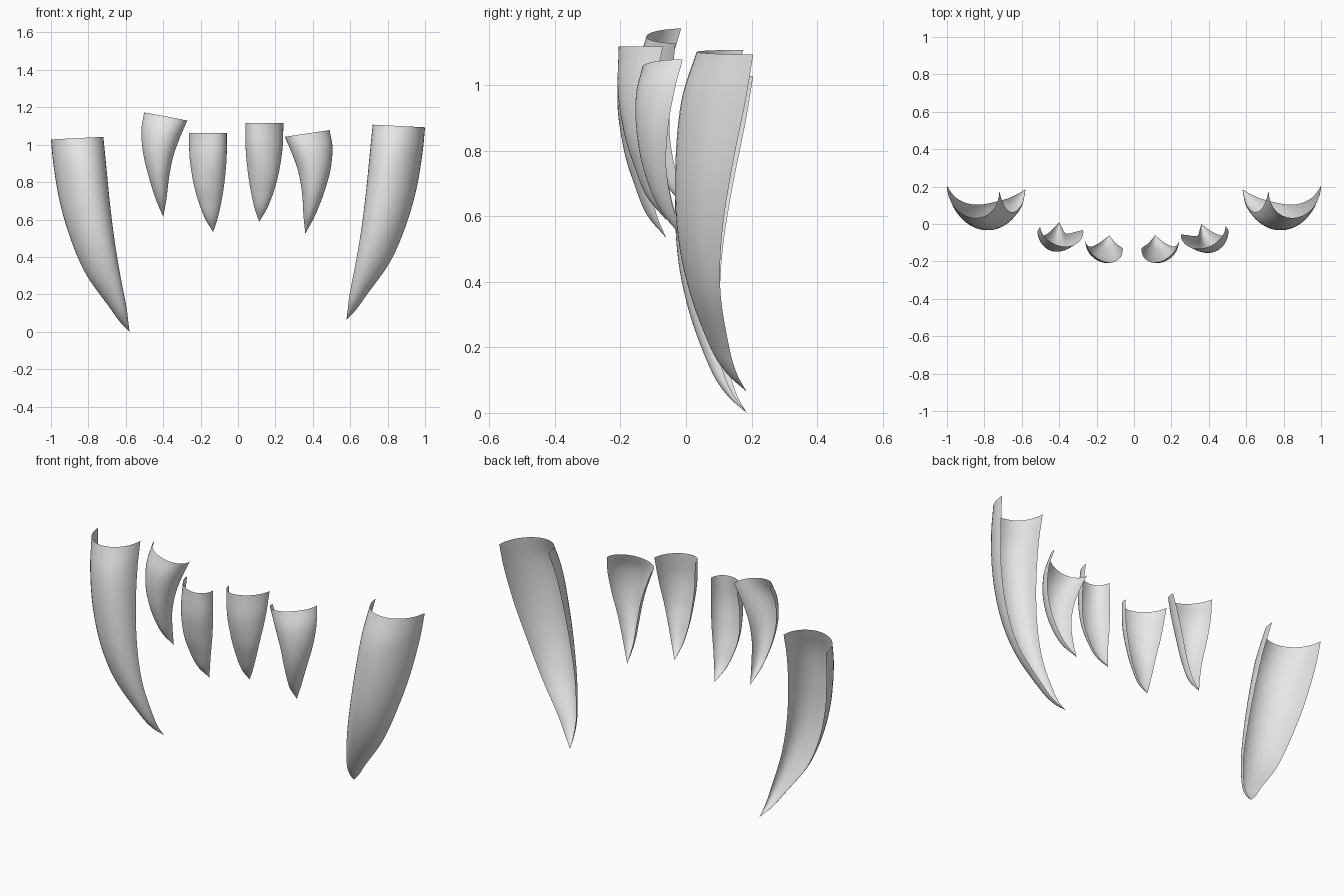
import bpy, math
from mathutils import Vector, Matrix

cube = bpy.data.objects.get("Cube")
if cube:
    bpy.data.objects.remove(cube)

mat = bpy.data.materials.new("pale_grey")
mat.use_nodes = True
GREY = (0.8, 0.8, 0.8, 1)
mat.diffuse_color = GREY
mat.node_tree.nodes["Principled BSDF"].inputs["Base Color"].default_value = GREY

STEPS = 6    # subdivisions between profile rows
ARC = 20     # segments around the half shell

# Profile rows, from rim to tip: height, inner edge x y, outer edge x y, front y
FANG = [
    (1.1, .72, .175, 1, .205, .033),
    (.95, .705, .125, .985, .18, -.012),
    (.75, .685, .085, .95, .14, -.03),
    (.55, .66, .065, .89, .11, -.024),
    (.37, .63, .07, .81, .105, .012),
    (.2, .597, .11, .69, .132, .075),
    (.12, .587, .145, .633, .155, .125),
    (.065, .58, .185, .58, .185, .185),
]
INCISOR = [
    (1.117, .04, -.135, .243, -.07, -.2),
    (.98, .041, -.13, .238, -.1, -.207),
    (.85, .053, -.12, .218, -.12, -.188),
    (.75, .069, -.11, .191, -.115, -.157),
    (.66, .089, -.09, .156, -.095, -.12),
    (.588, .113, -.06, .113, -.06, -.06),
]
SIDE_TOOTH = [
    (1.06, .25, -.055, .49, -.01, -.13),
    (.97, .287, -.06, .505, -.035, -.152),
    (.86, .323, -.065, .495, -.055, -.151),
    (.74, .343, -.06, .46, -.06, -.129),
    (.62, .35, -.035, .412, -.038, -.08),
    (.525, .36, 0, .36, 0, 0),
]


def smooth_rows(rows):
    """Pass a Catmull-Rom curve through the profile rows."""
    pts = [Vector(r) for r in rows]
    pts = [2 * pts[0] - pts[1]] + pts + [2 * pts[-1] - pts[-2]]
    out = []
    for a, b, c, d in zip(pts, pts[1:], pts[2:], pts[3:]):
        for k in range(STEPS):
            t = k / STEPS
            out.append(b + (c - a) * (t / 2)
                       + (2 * a - 5 * b + 4 * c - d) * (t * t / 2)
                       + (3 * b - a - 3 * c + d) * (t ** 3 / 2))
    return out


def tooth(name, rows, tilt, matrix=Matrix.Identity(4), flip=False):
    """Half-round open shell swept from rim to tip."""
    rings = smooth_rows(rows)
    tip = rows[-1]
    verts, faces = [], []
    for i, (z, xl, yl, xr, yr, yf) in enumerate(rings):
        fade = 1 - i / len(rings)
        mid = Vector(((xl + xr) / 2, (yl + yr) / 2, z))
        half = Vector(((xr - xl) / 2, (yr - yl) / 2, tilt * fade * (xr - xl) / 2))
        bulge = Vector((0, yf - mid.y, 0))
        for j in range(ARC + 1):
            a = math.pi * j / ARC
            verts.append(mid - half * math.cos(a) + bulge * math.sin(a))
    n = ARC + 1
    for i in range(len(rings) - 1):
        for j in range(ARC):
            p = i * n + j
            faces.append((p, p + n, p + n + 1, p + 1))
    # Close the last ring onto the tip
    verts.append(Vector((tip[1], tip[2], tip[0])))
    base = (len(rings) - 1) * n
    faces += [(base + j, len(verts) - 1, base + j + 1) for j in range(ARC)]
    if flip:
        faces = [f[::-1] for f in faces]
    mesh = bpy.data.meshes.new(name)
    mesh.from_pydata([matrix @ v for v in verts], [], faces)
    mesh.materials.append(mat)
    mesh.shade_smooth()
    obj = bpy.data.objects.new(name, mesh)
    bpy.context.collection.objects.link(obj)


def mirrored(dx, dy, dz):
    return Matrix.Translation((dx, dy, dz)) @ Matrix.Scale(-1, 4, (1, 0, 0))


# Left teeth
tooth("left_fang", FANG, -.05)
tooth("left_incisor", INCISOR, 0)
tooth("left_side_tooth", SIDE_TOOTH, .15)

# Right teeth: mirrored, each shifted a little
tooth("right_fang", FANG, -.05, mirrored(0, 0, -.065), True)
tooth("right_incisor", INCISOR, 0, mirrored(-.02, 0, -.055), True)

# The right side tooth also turns about its tip
pivot = Vector((-SIDE_TOOTH[-1][1], 0, SIDE_TOOTH[-1][0]))
turn = (Matrix.Translation(pivot + Vector((-.04, .01, .09)))
        @ Matrix.Rotation(math.radians(2), 4, 'Y')
        @ Matrix.Rotation(math.radians(7), 4, 'Z')
        @ Matrix.Scale(.95, 4, (1, 0, 0))
        @ Matrix.Translation(-pivot))
tooth("right_side_tooth", SIDE_TOOTH, .15, turn @ mirrored(0, 0, 0), True)
